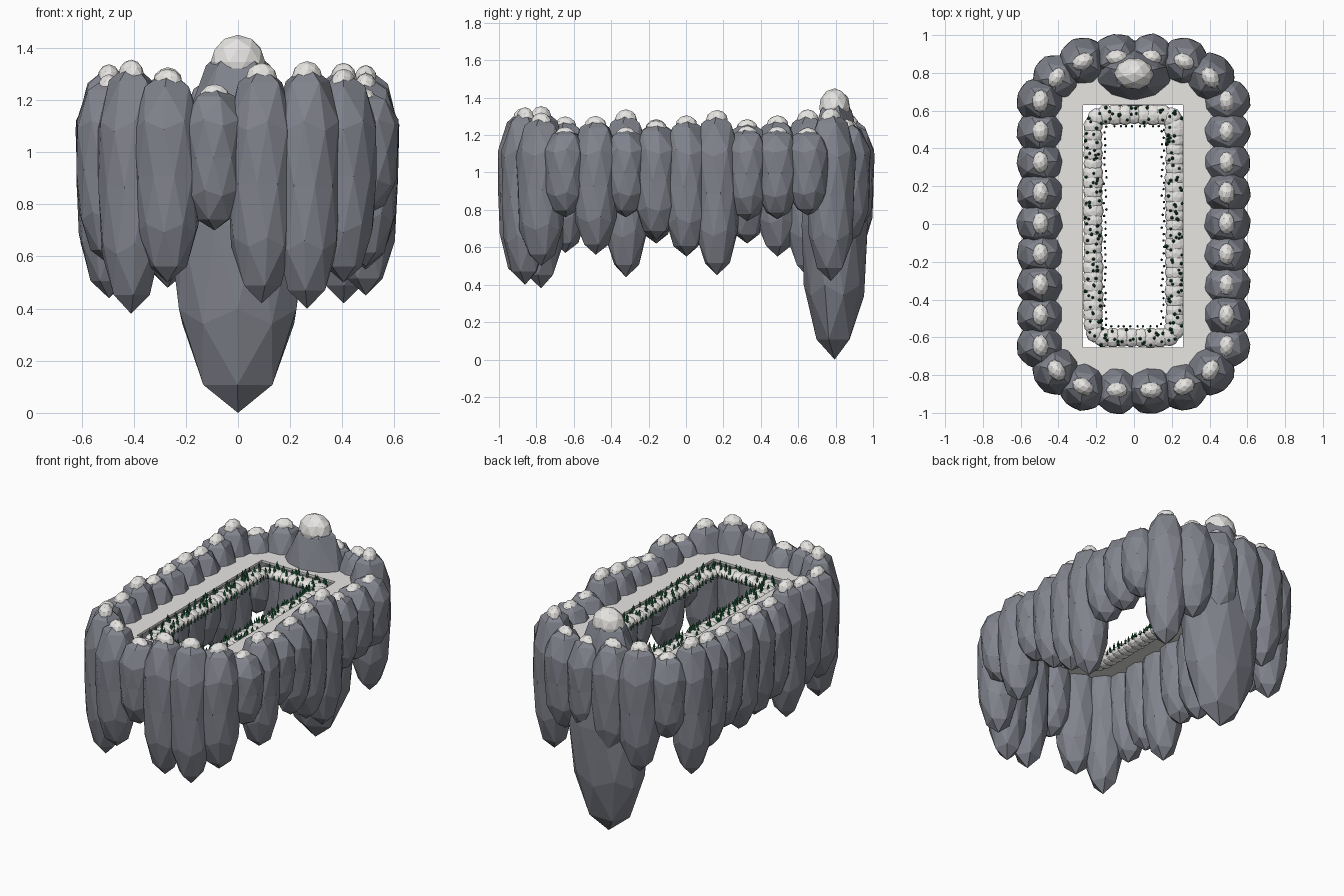
import bpy, bmesh, math, random
from mathutils import Matrix, Vector

if "Cube" in bpy.data.objects:
    bpy.data.objects.remove(bpy.data.objects["Cube"])

random.seed(7)


def material(name, rgb):
    m = bpy.data.materials.new(name)
    m.diffuse_color = (*rgb, 1)
    m.use_nodes = True
    m.node_tree.nodes["Principled BSDF"].inputs["Base Color"].default_value = m.diffuse_color
    return m


ROCK = material("slate_rock", (0.222, 0.23, 0.268))
SNOW = material("snow", (0.82, 0.81, 0.785))
GREEN = material("pine_green", (0.02, 0.14, 0.06))


def finish(bm, name, mat):
    me = bpy.data.meshes.new(name)
    bm.to_mesh(me)
    bm.free()
    me.materials.append(mat)
    ob = bpy.data.objects.new(name, me)
    bpy.context.collection.objects.link(ob)
    return ob


def blob(bm, center, radii, angle=0.0, spin=0.0, shoulder=1.0, belly=1.0, subdiv=2):
    """Faceted ellipsoid; shoulder and belly widen its upper and lower rings."""
    verts = bmesh.ops.create_icosphere(bm, subdivisions=subdiv, radius=1,
                                       matrix=Matrix.Rotation(spin, 4, 'Z'))["verts"]
    for v in verts:
        k = 1 + (shoulder - 1) * max(0, v.co.z) + (belly - 1) * max(0, -v.co.z)
        v.co.x *= k
        v.co.y *= k
    m = (Matrix.Translation(center) @ Matrix.Rotation(angle, 4, 'Z')
         @ Matrix.Diagonal((*radii, 1)))
    bmesh.ops.transform(bm, matrix=m, verts=verts)


def rounded_loop(hx, hy, r, spacing, cy=0.0):
    """Evenly spaced points along a rounded rectangle."""
    corners = []
    for sx, sy, a0 in ((1, 1, 0), (-1, 1, 90), (-1, -1, 180), (1, -1, 270)):
        for k in range(7):
            a = math.radians(a0 + 15 * k)
            corners.append(Vector((sx * (hx - r) + r * math.cos(a),
                                   cy + sy * (hy - r) + r * math.sin(a))))
    pts, carry = [], 0.0
    for p, q in zip(corners, corners[1:] + corners[:1]):
        length, d = (q - p).length, carry
        while d < length:
            pts.append(p.lerp(q, d / length))
            d += spacing
        carry = d - length
    return pts


# Rock spires: (x, y, lowest z) around the ring
spires = []
right = (.76, .56, .76, .64, .55, .45, .74, .75, .77)
left = (.57, .58, .44, .62, .58, .55, .62, .55, .44)
for i in range(9):
    y = -0.645 + 0.162 * i
    spires += [(0.49, y, right[i]), (-0.495, y, left[i])]
row = (-.41, -.27, -.09, .09, .265, .405)
for x, fb, bb in zip(row, (.38, .50, .70, .42, .40, .50),
                     (.70, .48, .55, .65, .62, .42)):
    y = 0.88 if abs(x) < .2 else 0.86 if abs(x) < .3 else 0.775
    spires += [(x, -y, fb), (x, y, bb)]

rocks, caps = bmesh.new(), bmesh.new()
for x, y, low in spires:
    # outward direction of the ring at this place
    nx = x - max(-.15, min(.15, x))
    ny = y - max(-.62, min(.62, y))
    ang = math.atan2(ny, nx)
    top = 1.255 + (0.70 - low) * 0.29
    half = (top - low) / 2
    wide = 0.122 - 0.04 * max(0, low - 0.55)
    if abs(y) > .7 and low < .65:
        wide += 0.008
    blob(rocks, (x, y, low + half), (0.125, wide, half), ang,
         random.uniform(0, 6.28), 1.36, 1.12)
    blob(caps, (x, y, top - 0.05), (0.045, 0.06, 0.057), ang, random.uniform(0, 6.28))
finish(rocks, "rock_spires", ROCK)
finish(caps, "spire_snow_caps", SNOW)

# Great spire at the back with its cap
bm = bmesh.new()
blob(bm, (0, 0.795, 0.72), (0.265, 0.185, 0.72), 0, 0.3, 0.92)
finish(bm, "great_spire", ROCK)
bm = bmesh.new()
blob(bm, (0, 0.795, 1.345), (0.105, 0.085, 0.105), 0, 0.9)
finish(bm, "great_spire_snow_cap", SNOW)

# Snow terrace: plate with a rectangular opening
bm = bmesh.new()
bmesh.ops.create_grid(bm, x_segments=3, y_segments=3, size=1)
xs, ys = (-.495, -.27, .26, .495), (-.87, -.655, .63, .87)
for v in bm.verts:
    i, j = round((v.co.x + 1) * 1.5), round((v.co.y + 1) * 1.5)
    v.co = (xs[i], ys[j], 1.14)
opening = min(bm.faces, key=lambda f: f.calc_center_median().length - 1.14)
bmesh.ops.delete(bm, geom=[opening], context='FACES')
outer = [v for v in bm.verts if abs(v.co.x) > .49 and abs(v.co.y) > .86]
for v in outer:
    v.co.x *= .84
    v.co.y *= .90
finish(bm, "snow_terrace", SNOW).modifiers.new("thickness", 'SOLIDIFY').thickness = 0.015

# Snow drifts lining the opening
bm = bmesh.new()
for p in rounded_loop(0.217, 0.59, 0.06, 0.05, -0.012):
    r = random.uniform(0.05, 0.058)
    blob(bm, (p.x, p.y, 1.105), (r, r, 0.034), 0, random.uniform(0, 6.28))
finish(bm, "snow_drifts", SNOW)


# Little pines: two stacked cones each
def pine(bm, x, y, z, r, h):
    for dz, k in ((0.0, 1.0), (0.4, 0.75)):
        m = Matrix.Translation((x, y, z + h * (dz + 0.3)))
        bmesh.ops.create_cone(bm, cap_ends=True, segments=6, radius1=r * k,
                              radius2=0, depth=h * 0.6, matrix=m)


bm = bmesh.new()
for p in rounded_loop(0.215, 0.59, 0.06, 0.0165, -0.012):
    off = Vector((random.uniform(-.042, .042), random.uniform(-.042, .042)))
    z = 1.105 + 0.03 * math.sqrt(max(0.05, 1 - (off.length / .056) ** 2))
    pine(bm, p.x + off.x, p.y + off.y, z - 0.008, random.uniform(.010, .013),
         random.uniform(.042, .055))
finish(bm, "pines", GREEN)

# Saplings along the inner rim
bm = bmesh.new()
for p in rounded_loop(0.152, 0.53, 0.02, 0.034, -0.012):
    pine(bm, p.x + random.uniform(-.008, .008), p.y, 1.095, 0.007, 0.035)
finish(bm, "rim_saplings", GREEN)
